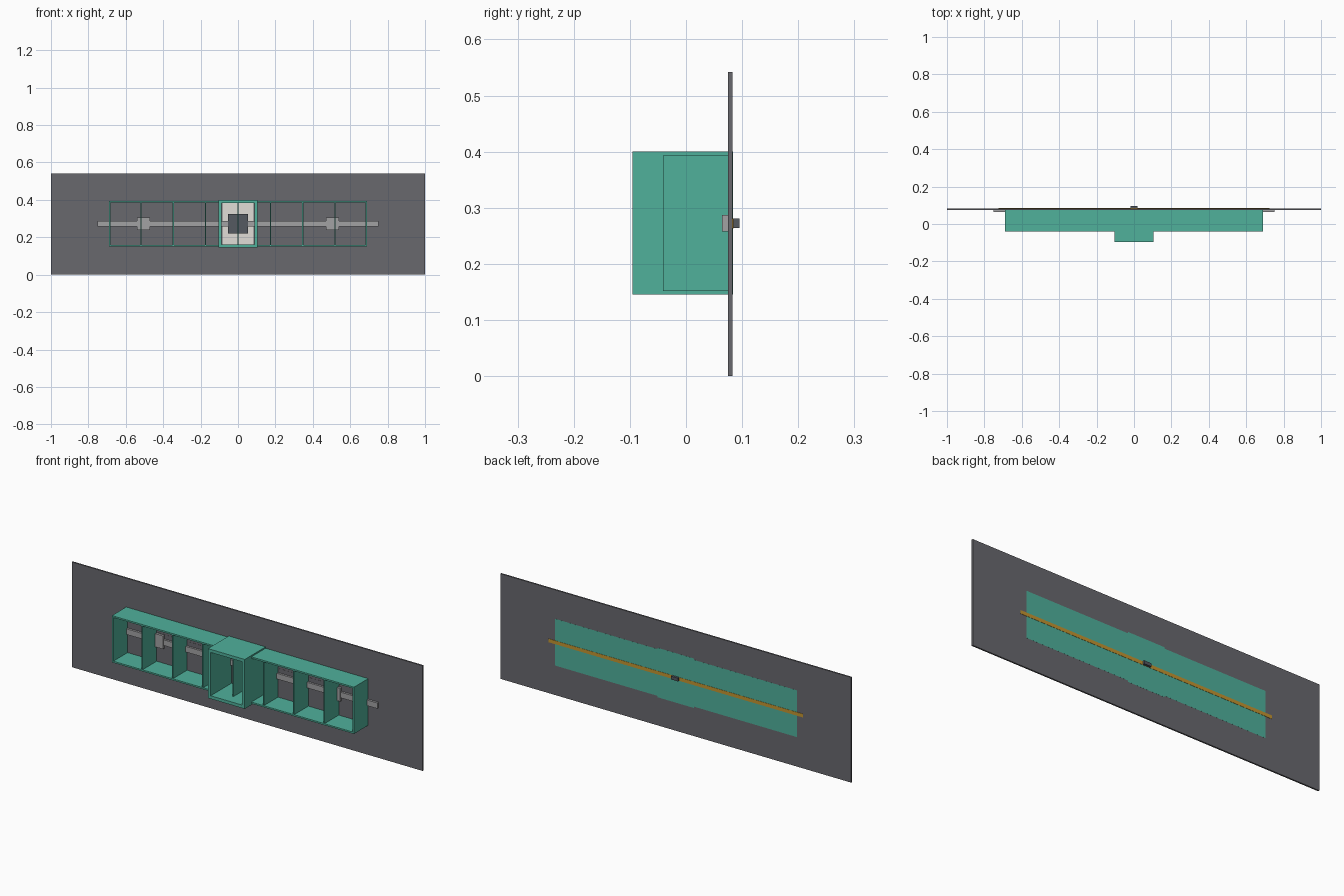
import bpy, bmesh

if "Cube" in bpy.data.objects:
    bpy.data.objects.remove(bpy.data.objects["Cube"])


def material(name, rgb):
    m = bpy.data.materials.new(name)
    m.diffuse_color = (*rgb, 1)
    m.use_nodes = True
    m.node_tree.nodes["Principled BSDF"].inputs["Base Color"].default_value = m.diffuse_color
    return m


TEAL = material("teal", (0.08, 0.44, 0.33))
DARK = material("dark_grey", (0.14, 0.14, 0.155))
CHARCOAL = material("charcoal", (0.09, 0.10, 0.12))
STEEL = material("steel", (0.36, 0.36, 0.37))
WHITE = material("off_white", (0.75, 0.73, 0.68))
AMBER = material("amber", (0.55, 0.30, 0.03))


def box(name, xs, ys, zs, mat):
    """Axis-aligned box from its extents."""
    bm = bmesh.new()
    bmesh.ops.create_cube(bm, size=1)
    for v in bm.verts:
        for i, (lo, hi) in enumerate((xs, ys, zs)):
            v.co[i] = lo if v.co[i] < 0 else hi
    me = bpy.data.meshes.new(name)
    bm.to_mesh(me)
    bm.free()
    me.materials.append(mat)
    ob = bpy.data.objects.new(name, me)
    bpy.context.collection.objects.link(ob)
    return ob


def frame(name, hx, y0, y1, z0, z1, t, mat):
    """Rectangular tube, open towards the front and back."""
    bm = bmesh.new()
    rings = []
    for y in (y0, y1):
        for d in (0, t):
            rings.append([bm.verts.new((x, y, z)) for x, z in (
                (-hx + d, z0 + d), (hx - d, z0 + d), (hx - d, z1 - d), (-hx + d, z1 - d))])
    fo, fi, bo, bi = rings
    for a, b in ((fo, fi), (fi, bi), (bi, bo), (bo, fo)):
        for i in range(4):
            j = (i + 1) % 4
            bm.faces.new((a[i], a[j], b[j], b[i]))
    bmesh.ops.recalc_face_normals(bm, faces=bm.faces)
    me = bpy.data.meshes.new(name)
    bm.to_mesh(me)
    bm.free()
    me.materials.append(mat)
    ob = bpy.data.objects.new(name, me)
    bpy.context.collection.objects.link(ob)


# Large upright panel
F, B = 0.075, 0.083
box("back_panel", (-1, 1), (F, B), (0, 0.542), DARK)

# Long shelf frame and its dividers
frame("shelf_frame", 0.69, -0.041, 0.079, 0.152, 0.393, 0.008, TEAL)
for k in range(-3, 4):
    x = k * 0.173
    box("shelf_divider", (x - 0.003, x + 0.003), (-0.041, 0.079), (0.158, 0.388), TEAL)

# Deeper central box with its pale back plate and dark square
frame("center_box", 0.105, -0.095, 0.079, 0.145, 0.4, 0.016, TEAL)
box("center_plate", (-0.082, 0.082), (0.0735, 0.08), (0.16, 0.386), WHITE)
box("center_square", (-0.054, 0.054), (0.061, 0.08), (0.22, 0.325), CHARCOAL)

# Horizontal rail, wide carrier strip and end clamps
box("rail", (-0.75, 0.75), (0.064, 0.079), (0.258, 0.287), STEEL)
box("carrier_strip", (-0.54, 0.54), (0.0742, 0.08), (0.24, 0.309), DARK)
for s in (-1, 1):
    box("rail_clamp", (s * 0.505 - 0.034, s * 0.505 + 0.034), (0.062, 0.079), (0.239, 0.307), STEEL)

# Rear face: flush teal backing, amber strip and small knob
box("shelf_backing", (-0.69, 0.69), (0.08, 0.0833), (0.152, 0.393), TEAL)
box("center_backing", (-0.105, 0.105), (0.08, 0.0834), (0.145, 0.4), TEAL)
box("amber_strip", (-0.725, 0.725), (0.08, 0.0845), (0.263, 0.281), AMBER)
box("rear_knob", (-0.02, 0.02), (0.08, 0.095), (0.264, 0.281), CHARCOAL)
